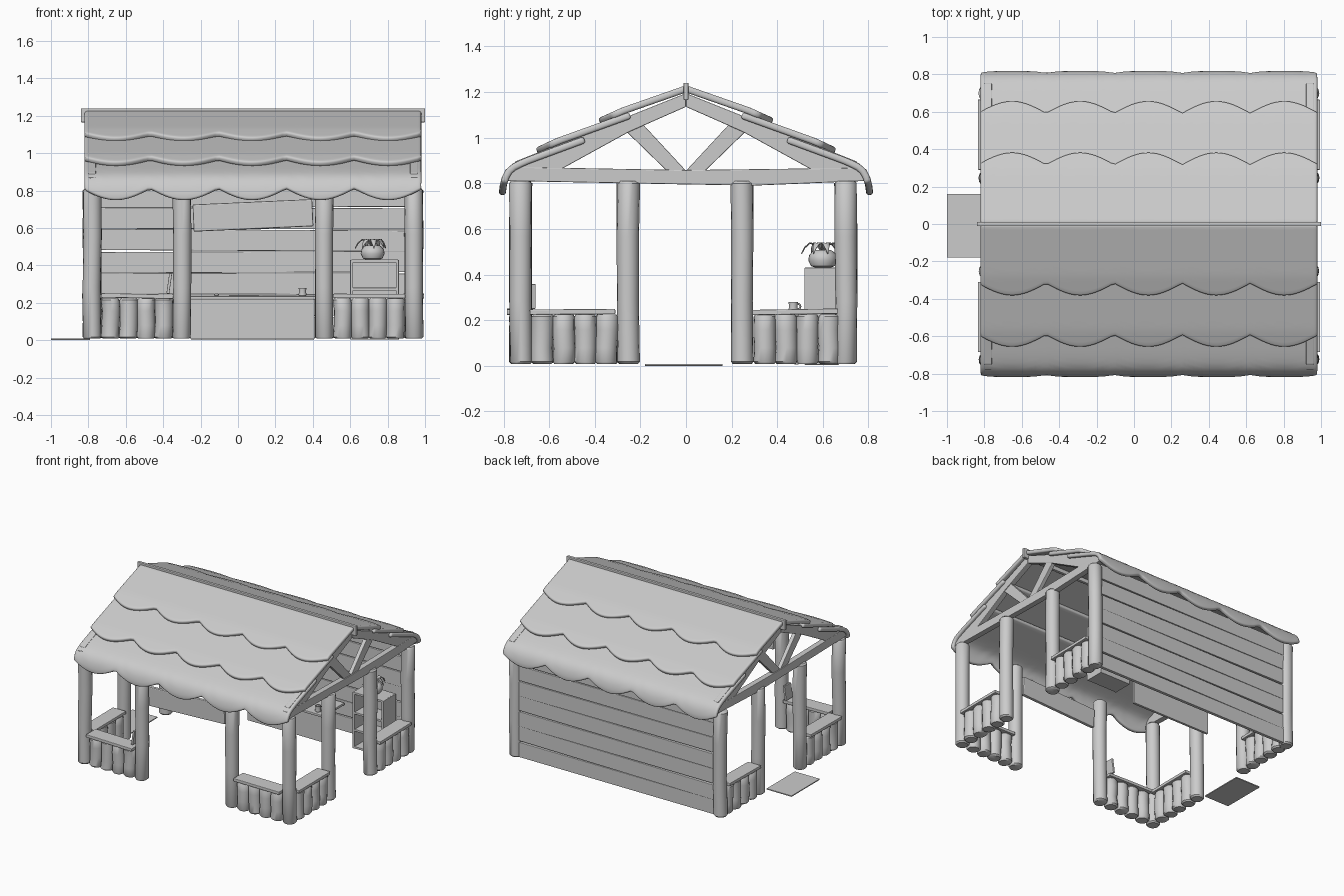
import bpy, bmesh, math, random
from mathutils import Vector

if "Cube" in bpy.data.objects:
    bpy.data.objects.remove(bpy.data.objects["Cube"])
random.seed(4)
CX, HX = 0.08, 0.86            # building centre and half width between post rows
XL, XR, YF, YB = -0.78, 0.94, -0.725, 0.70


def finish(name, bm, bevel=0.0, smooth=True):
    bmesh.ops.recalc_face_normals(bm, faces=bm.faces)
    me = bpy.data.meshes.new(name)
    bm.to_mesh(me)
    bm.free()
    ob = bpy.data.objects.new(name, me)
    bpy.context.collection.objects.link(ob)
    bpy.context.view_layer.objects.active = ob
    ob.select_set(True)
    if smooth:
        bpy.ops.object.shade_smooth_by_angle(angle=math.radians(40))
    ob.select_set(False)
    if bevel:
        m = ob.modifiers.new("bevel", 'BEVEL')
        m.width, m.segments, m.limit_method = bevel, 2, 'ANGLE'
        m.angle_limit = math.radians(50)
    return ob


def box(name, x, y, z, rot=(0, 0, 0), bevel=0.004):
    """Box from (min, max) pairs, rotated about its centre."""
    bm = bmesh.new()
    bmesh.ops.create_cube(bm, size=1)
    for v in bm.verts:
        v.co = Vector(v.co[i] * (p[1] - p[0]) for i, p in enumerate((x, y, z)))
    ob = finish(name, bm, bevel, False)
    ob.location = [(p[0] + p[1]) / 2 for p in (x, y, z)]
    ob.rotation_euler = rot
    return ob


def lathe(name, x, y, profile, sides=16, wobble=0.0):
    bm = bmesh.new()
    rings = []
    for r, z in profile:
        ox, oy = random.uniform(-wobble, wobble), random.uniform(-wobble, wobble)
        rings.append([bm.verts.new((x + ox + r * math.cos(2 * math.pi * i / sides),
                                    y + oy + r * math.sin(2 * math.pi * i / sides), z))
                      for i in range(sides)])
    for a, b in zip(rings, rings[1:]):
        for i in range(sides):
            j = (i + 1) % sides
            bm.faces.new((a[i], a[j], b[j], b[i]))
    bm.faces.new(rings[0])
    bm.faces.new(rings[-1])
    return finish(name, bm)


def log(name, x, y, top, r=0.049):
    lathe(name, x, y, [(r - .009, .008), (r, .018), (r * .98, top * .35), (r, top * .7),
                       (r, top - .01), (r - .009, top)], 16, 0.003)


def prism(name, pts, x0, x1, bevel=0.004):
    """Extrude a (y, z) polygon along x."""
    bm = bmesh.new()
    f = bm.faces.new([bm.verts.new((x0, y, z)) for y, z in pts])
    r = bmesh.ops.extrude_face_region(bm, geom=[f])
    bmesh.ops.translate(bm, vec=(x1 - x0, 0, 0),
                        verts=[v for v in r["geom"] if isinstance(v, bmesh.types.BMVert)])
    return finish(name, bm, bevel, False)


# Posts
for x in (XL, -0.30, 0.46, XR):
    log("front_post", x, YF, 0.81)
for x in (XL, XR):
    for y in (-0.253, 0.247, YB):
        log("side_post", x, y, 0.81)

# Low log fences with plank rails
for a in (-0.68, 0.56):
    for i in range(4):
        log("front_fence_log", a + i * 0.094, YF, 0.225)
    box("front_rail", (a - .05, a + .335), (YF - .06, YF + .055), (.225, .248),
        (0, random.uniform(-.02, .02), 0))
for x in (XL, XR):
    for a in (-0.63, 0.345):
        for i in range(4):
            log("side_fence_log", x, a + i * 0.094, 0.225)
        box("side_rail", (x - .055, x + .055), (a - .055, a + .32), (.225, .248),
            (random.uniform(-.02, .02), 0, 0))

# Back wall of slightly crooked planks
for i in range(7):
    z = 0.012 + i * 0.1165
    box("back_plank", (XL + .02, XR - .02), (.70, .725), (z, z + .113),
        (0, random.uniform(-.008, .008), 0))

# Gable trusses: tie beam, rafters and V struts
for x in (XL, XR):
    prism("tie_beam", [(-.78, .81), (0, .795), (.3, .79), (.78, .81), (.78, .868),
                       (0, .858), (-.78, .872)], x - .022, x + .022)
    for s in (-1, 1):
        prism("rafter", [(s * p, q) for p, q in ((0, 1.195), (.75, .895), (.76, .85),
                         (.55, .86), (.25, 1.025), (0, 1.135))], x - .02, x + .02)
        prism("strut", [(s * p, q) for p, q in ((0, .855), (.085, .855), (.265, 1.03),
                        (.19, 1.06))], x - .015, x + .015)

# Scalloped, overlapping roof rows following a (y, z) profile
PERIOD, CUSP = 0.364, -0.47
X0, X1 = -0.82, 0.98


def roof_row(name, side, prof, amp):
    pts = [Vector(p) for p in prof]
    lens = [(b - a).length for a, b in zip(pts, pts[1:])]

    def at(s):
        for i, l in enumerate(lens):
            if s <= l or i == len(lens) - 1:
                return pts[i].lerp(pts[i + 1], s / l)
            s -= l
    bm = bmesh.new()
    nx, nt = 80, 14
    grid = []
    for i in range(nx + 1):
        x = X0 + (X1 - X0) * i / nx
        end = sum(lens) - amp * (1 - abs(math.sin(math.pi * (x - CUSP) / PERIOD)))
        col = []
        for j in range(nt + 1):
            p = at(end * j / nt)
            col.append(bm.verts.new((x, side * p.x, p.y)))
        grid.append(col)
    for i in range(nx):
        for j in range(nt):
            q = [grid[i][j], grid[i + 1][j], grid[i + 1][j + 1], grid[i][j + 1]]
            bm.faces.new(q)
    ob = finish(name, bm)
    m = ob.modifiers.new("thick", 'SOLIDIFY')
    m.thickness = 0.03
    # outer surface is the drawn profile, thickness goes inward
    m.offset = -1 if ob.data.polygons[0].normal.z > 0 else 1
    b = ob.modifiers.new("round", 'BEVEL')
    b.width, b.segments, b.limit_method = 0.011, 3, 'ANGLE'
    b.angle_limit = math.radians(60)


for s in (-1, 1):
    roof_row("roof_top_row", s, [(.005, 1.228), (.28, 1.132), (.385, 1.085)], .07)
    roof_row("roof_middle_row", s, [(.25, 1.112), (.57, .997), (.66, .955)], .07)
    roof_row("roof_eave_row", s, [(.45, 1.005), (.70, .913), (.76, .886), (.79, .86),
                                  (.808, .825), (.818, .785), (.82, .75)], .065)
box("ridge_board", (-.84, 1.0), (-.011, .011), (1.165, 1.24))

# Hanging sign board between the middle front posts
box("sign_board", (-.24, .40), (-.735, -.71), (.595, .74), (0, -.045, 0), .006)

# Counter with a mug and a small dish
box("counter_panel", (-.255, .41), (.475, .495), (.005, .218))
box("counter_top", (-.26, .415), (.43, .69), (.218, .236))
lathe("mug", .345, .47, [(.018, .236), (.021, .24), (.019, .262), (.021, .28), (.016, .28), (.015, .25)], 14)
bpy.ops.mesh.primitive_torus_add(location=(.345, .49, .26), rotation=(0, math.pi / 2, 0),
                                 major_radius=.012, minor_radius=.004,
                                 major_segments=12, minor_segments=6)
bpy.context.object.name = "mug_handle"
lathe("dish", -.115, .52, [(.008, .236), (.014, .243), (.008, .249)], 10)

# Open shelf cabinet
CXA, CXB, CYA, CYB = .60, .86, .52, .67
for x in (CXA, CXB - .016):
    box("cabinet_side", (x, x + .016), (CYA, CYB), (.004, .43), bevel=.002)
box("cabinet_back", (CXA + .01, CXB - .01), (CYB - .012, CYB), (.01, .42), bevel=0)
for z in (.004, .135, .265, .415):
    box("cabinet_shelf", (CXA + .005, CXB - .005), (CYA + .003, CYB), (z, z + .016), bevel=.002)

# Potted plant
lathe("plant_pot", .72, .60, [(.035, .431), (.052, .437), (.064, .462), (.06, .485),
                              (.045, .502), (.034, .507), (.028, .498)], 20)
for i in range(7):
    a = i * 2 * math.pi / 7 + .3
    bm = bmesh.new()
    prev = None
    reach = .075 + .02 * (i % 2)
    for t, w in ((0, .006), (.3, .014), (.6, .016), (.85, .01), (1, .002)):
        d, h = reach * t, .50 + .16 * t - .145 * t * t - .02 * t ** 4
        c = Vector((.72 + d * math.cos(a), .60 + d * math.sin(a), h))
        n = Vector((-math.sin(a), math.cos(a), 0)) * w
        cur = [bm.verts.new(c - n), bm.verts.new(c + Vector((0, 0, -.003))), bm.verts.new(c + n)]
        if prev:
            for k in (0, 1):
                bm.faces.new((prev[k], prev[k + 1], cur[k + 1], cur[k]))
        prev = cur
    leaf = finish("plant_leaf", bm)
    leaf.modifiers.new("thick", 'SOLIDIFY').thickness = .004

# Small board leaning on the fence post, and the doormat
box("leaning_board", (-.375, -.36), (-.74, -.66), (.25, .358), (0, .14, 0), .002)
box("doormat", (-1.0, -.79), (-.18, .16), (0, .008), bevel=.001)
